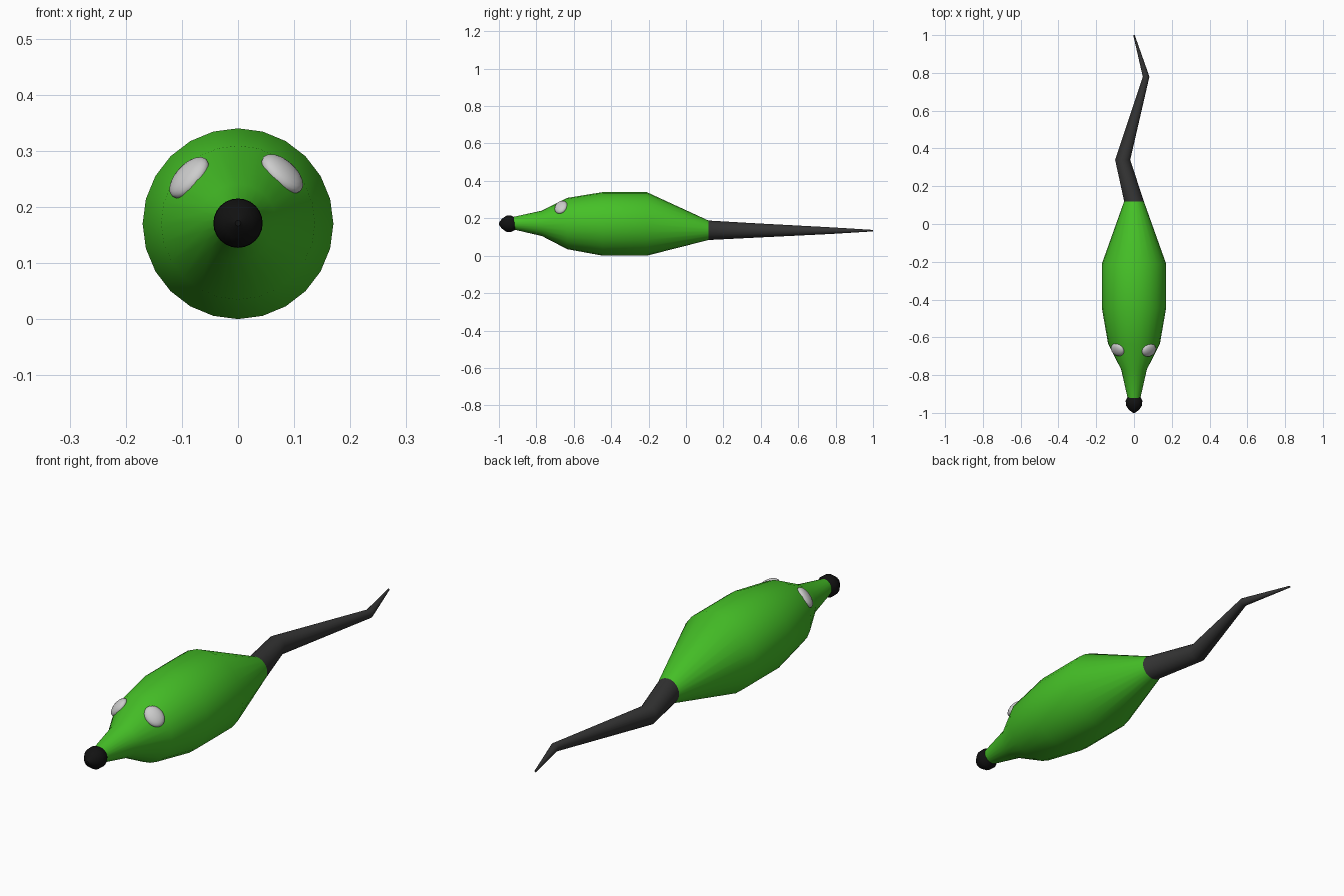
import bpy, bmesh
from math import sin, cos, pi
from mathutils import Vector, Matrix

if "Cube" in bpy.data.objects:
    bpy.data.objects.remove(bpy.data.objects["Cube"])


def material(name, rgb):
    m = bpy.data.materials.new(name)
    m.diffuse_color = (*rgb, 1)
    m.use_nodes = True
    m.node_tree.nodes["Principled BSDF"].inputs["Base Color"].default_value = m.diffuse_color
    return m


def finish(name, bm, mat=None):
    bmesh.ops.recalc_face_normals(bm, faces=bm.faces[:])
    me = bpy.data.meshes.new(name)
    for f in bm.faces:
        f.smooth = len(f.verts) <= 4
    bm.to_mesh(me)
    bm.free()
    if mat:
        me.materials.append(mat)
    ob = bpy.data.objects.new(name, me)
    bpy.context.collection.objects.link(ob)
    return ob


def loft(name, stations, mat, sides=24):
    """Tube through circular rings (x, y, z, radius) that stand square to y."""
    bm = bmesh.new()
    rings = []
    for x, y, z, r in stations:
        rings.append([bm.verts.new((x + r * cos(2 * pi * i / sides), y,
                                    z + r * sin(2 * pi * i / sides)))
                      for i in range(sides)])
    for a, b in zip(rings, rings[1:]):
        for i in range(sides):
            j = (i + 1) % sides
            bm.faces.new((a[i], a[j], b[j], b[i]))
    bm.faces.new(rings[0])
    bm.faces.new(rings[-1])
    return finish(name, bm, mat)


green = material("green", (0.06, 0.53, 0.02))
charcoal = material("charcoal", (0.035, 0.035, 0.035))
black = material("black", (0.006, 0.006, 0.006))

# Body
loft("body", [(0, -0.925, 0.174, 0.033), (0, -0.77, 0.173, 0.068),
              (0, -0.635, 0.172, 0.137), (0, -0.445, 0.17, 0.17),
              (0, -0.21, 0.17, 0.17), (0, 0.12, 0.136, 0.052)], green)

# Kinked tail
loft("tail", [(0, 0.12, 0.136, 0.052), (-0.06, 0.34, 0.135, 0.04),
              (0.064, 0.78, 0.134, 0.0175), (0, 1.0, 0.134, 0.004)], charcoal)

# Nose
loft("nose", [(0, -0.912, 0.171, 0.032), (0, -0.935, 0.171, 0.044),
              (0, -0.96, 0.171, 0.043), (0, -0.985, 0.171, 0.026),
              (0, -1.0, 0.171, 0.005)], black)

# Eyes: flattened ellipsoids lying on the slope of the head
for side, x, y, z in (("left", -0.087, -0.665, 0.252), ("right", 0.079, -0.668, 0.259)):
    radial = Vector((x, 0, z - 0.172)).normalized()
    normal = (radial + Vector((0, -0.48, 0))).normalized()
    around = radial.cross(Vector((0, 1, 0))).normalized()
    along = normal.cross(around)
    basis = Matrix((around * 0.045, along * 0.037, normal * 0.02)).transposed().to_4x4()
    bm = bmesh.new()
    bmesh.ops.create_uvsphere(bm, u_segments=24, v_segments=12, radius=1,
                              matrix=Matrix.Translation((x, y, z)) @ basis)
    finish(side + "_eye", bm)
